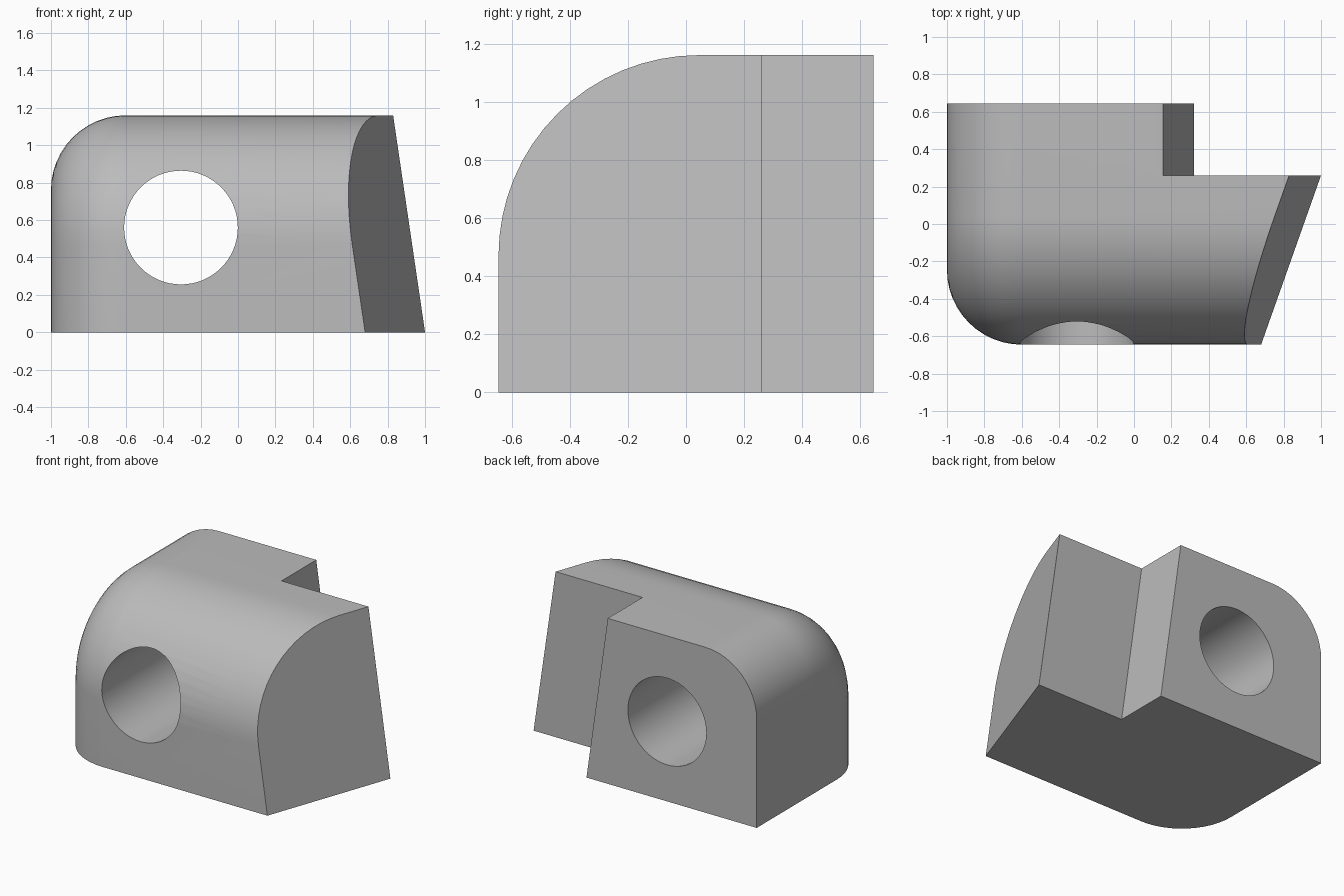
import bpy, bmesh
from math import sin, cos, pi, radians
from mathutils import Vector

if "Cube" in bpy.data.objects:
    bpy.data.objects.remove(bpy.data.objects["Cube"], do_unlink=True)

HALF_Y, TOP = 0.645, 1.16
FRONT_R, SIDE_R = 0.69, 0.4
ARC, FILLET = 16, 12

grey = bpy.data.materials.new("plain grey")
grey.use_nodes = True
grey.diffuse_color = (0.5, 0.5, 0.5, 1)
grey.node_tree.nodes["Principled BSDF"].inputs["Base Color"].default_value = (0.5, 0.5, 0.5, 1)


def make_object(name, bm):
    bmesh.ops.recalc_face_normals(bm, faces=bm.faces)
    mesh = bpy.data.meshes.new(name)
    bm.to_mesh(mesh)
    bm.free()
    mesh.materials.append(grey)
    obj = bpy.data.objects.new(name, mesh)
    bpy.context.collection.objects.link(obj)
    return obj


def loft(bm, rings):
    """Join closed rings of points and cap both ends."""
    rows = [[bm.verts.new(p) for p in ring] for ring in rings]
    for a, b in zip(rows, rows[1:]):
        for i in range(len(a)):
            j = (i + 1) % len(a)
            bm.faces.new((a[i], a[j], b[j], b[i]))
    bm.faces.new(rows[0])
    bm.faces.new(rows[-1])


def side_profile(x, inset):
    """Block cross-section with a rounded upper front, shrunk by inset."""
    r = FRONT_R - inset
    points = [(x, HALF_Y, 0), (x, HALF_Y, TOP - inset)]
    for i in range(ARC + 1):
        a = pi / 2 * (1 + i / ARC)
        points.append((x, FRONT_R - HALF_Y + r * cos(a), TOP - FRONT_R + r * sin(a)))
    points.append((x, inset - HALF_Y, 0))
    return points


# Main block, with its right edge rounded all along the profile
bm = bmesh.new()
rings = []
for i in range(FILLET + 1):
    a = pi / 2 * i / FILLET
    rings.append(side_profile(-1 + SIDE_R * (1 - cos(a)), SIDE_R * (1 - sin(a))))
rings.append(side_profile(1.3, 0))
loft(bm, rings)

# Slanted end face
cut = bmesh.ops.bisect_plane(bm, geom=bm.verts[:] + bm.edges[:] + bm.faces[:],
                             plane_co=(1, 0.26, 0), plane_no=Vector((1, -0.354, 0.147)),
                             clear_outer=True)
rim = [e for e in cut["geom_cut"] if isinstance(e, bmesh.types.BMEdge)]
bmesh.ops.contextual_create(bm, geom=rim)
block = make_object("block", bm)

# Notch cutter with a leaning wall
bm = bmesh.new()
loft(bm, [[(0.32 - 0.142 * z, y, z) for y, z in ((0.26, -0.2), (1, -0.2), (1, 1.5), (0.26, 1.5))],
          [(1.6, y, z) for y, z in ((0.26, -0.2), (1, -0.2), (1, 1.5), (0.26, 1.5))]])
notch = make_object("notch_cutter", bm)

# Round hole cutter
bm = bmesh.new()
loft(bm, [[(-0.305 + 0.304 * cos(2 * pi * i / 64), y, 0.56 + 0.304 * sin(2 * pi * i / 64))
           for i in range(64)] for y in (-1, 1)])
hole = make_object("hole_cutter", bm)

# Cut both, then drop the cutters
bpy.context.view_layer.objects.active = block
block.select_set(True)
for cutter in (notch, hole):
    cutter.hide_render = True
    mod = block.modifiers.new("cut", "BOOLEAN")
    mod.operation, mod.solver, mod.object = "DIFFERENCE", "EXACT", cutter
    bpy.ops.object.modifier_apply(modifier=mod.name)
    bpy.data.objects.remove(cutter, do_unlink=True)

bpy.ops.object.shade_smooth_by_angle(angle=radians(30))
